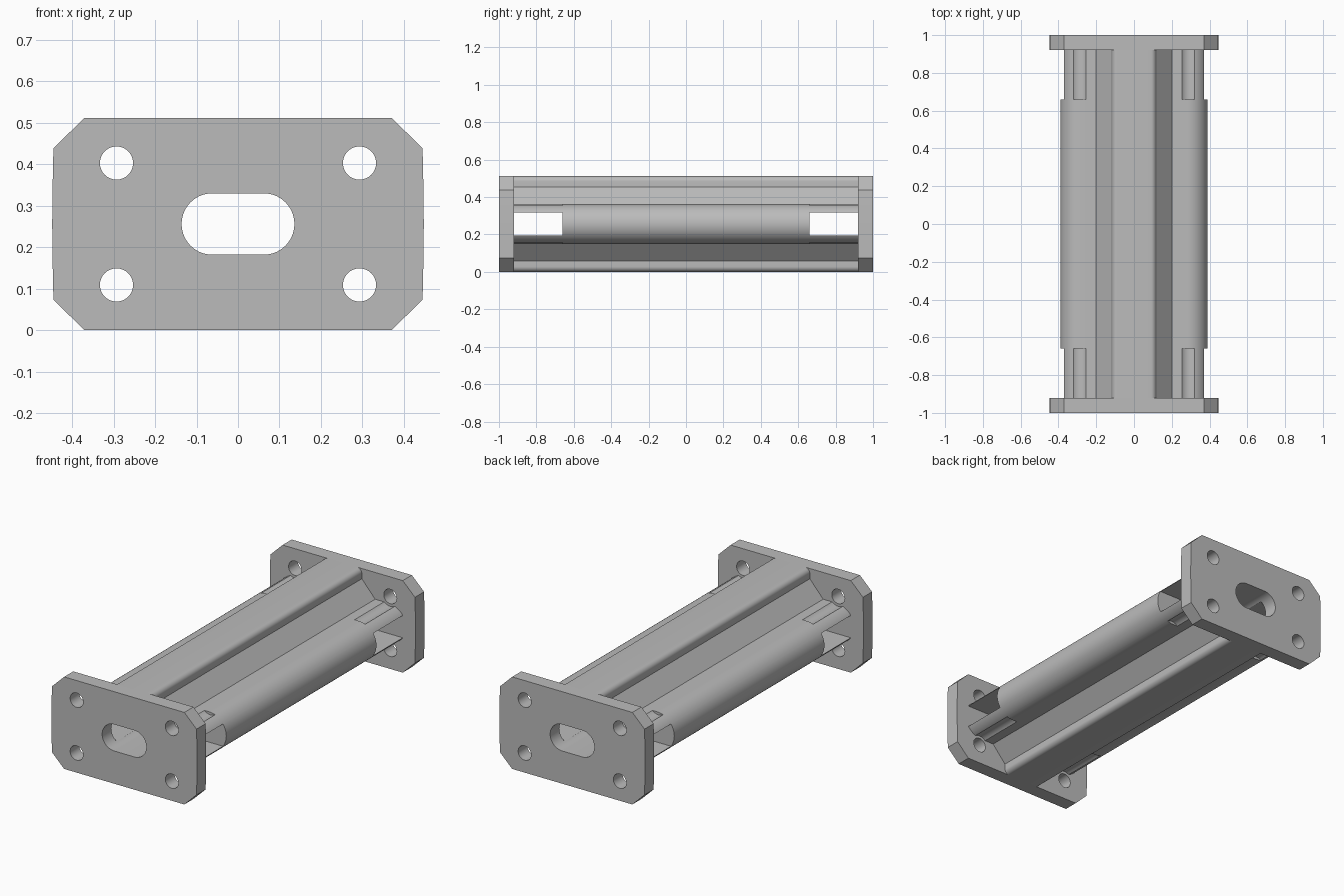
import bpy, bmesh
from math import sin, cos, pi, radians

cube = bpy.data.objects.get("Cube")
if cube:
    bpy.data.objects.remove(cube, do_unlink=True)

MID = 0.256          # height of the long axis
HOLE_X, HOLE_Z = 0.293, 0.147

grey = bpy.data.materials.new("plain grey")
grey.use_nodes = True
grey.diffuse_color = (0.5, 0.5, 0.5, 1)
grey.node_tree.nodes["Principled BSDF"].inputs["Base Color"].default_value = (0.5, 0.5, 0.5, 1)


def arc(cx, cz, r, start, end, n):
    """Points along an arc, angles in degrees."""
    steps = [radians(start + (end - start) * i / n) for i in range(n + 1)]
    return [(cx + r * cos(a), cz + r * sin(a)) for a in steps]


def mirror_profile(quarter):
    """Close a quarter outline, running from the side to the top, about both axes."""
    half = quarter + [(-x, z) for x, z in reversed(quarter)]
    full = half + [(-x, -z) for x, z in half]
    out = []
    for p in full:
        if not out or abs(p[0] - out[-1][0]) + abs(p[1] - out[-1][1]) > 1e-5:
            out.append(p)
    if abs(out[0][0] - out[-1][0]) + abs(out[0][1] - out[-1][1]) < 1e-5:
        out.pop()
    return out


def extrude(name, profile, y0, y1):
    """Extrude an x-z outline, centred on the long axis, along y."""
    bm = bmesh.new()
    face = bm.faces.new([bm.verts.new((x, y0, MID + z)) for x, z in profile])
    moved = bmesh.ops.extrude_face_region(bm, geom=[face])["geom"]
    bmesh.ops.translate(bm, vec=(0, y1 - y0, 0),
                        verts=[v for v in moved if isinstance(v, bmesh.types.BMVert)])
    bmesh.ops.recalc_face_normals(bm, faces=bm.faces)
    mesh = bpy.data.meshes.new(name)
    bm.to_mesh(mesh)
    bm.free()
    mesh.materials.append(grey)
    obj = bpy.data.objects.new(name, mesh)
    bpy.context.collection.objects.link(obj)
    return obj


def cut(obj, cutters):
    """Subtract the cutters one by one, then remove them."""
    bpy.context.view_layer.objects.active = obj
    for c in cutters:
        c.hide_render = True
        mod = obj.modifiers.new("cut", 'BOOLEAN')
        mod.operation, mod.solver, mod.object = 'DIFFERENCE', 'EXACT', c
        bpy.ops.object.modifier_apply(modifier=mod.name)
        bpy.data.objects.remove(c, do_unlink=True)


def smooth(obj):
    bpy.ops.object.select_all(action='DESELECT')
    obj.select_set(True)
    bpy.context.view_layer.objects.active = obj
    bpy.ops.object.shade_smooth_by_angle(angle=radians(25))


def rods(radius, y0, y1):
    """Four cylinders on the bolt axes."""
    return [extrude("rod_cutter", arc(sx * HOLE_X, sz * HOLE_Z, radius, 0, 352.5, 47), y0, y1)
            for sx in (-1, 1) for sz in (-1, 1)]


# Outlines: ridged body, channel and chamfered flange with slightly bowed sides
body_outline = mirror_profile(
    arc(0.283, 0, 0.107, 0, 90, 16) + [(0.2, 0.107), (0.118, 0.199)]
    + arc(0.09, 0.228, 0.028, 0, 90, 8))
slot_outline = mirror_profile(arc(0.062, 0, 0.074, 0, 90, 14))
flange_outline = mirror_profile(
    [(0.448, 0), (0.4475, 0.06), (0.4465, 0.12), (0.445, 0.183), (0.37, MID)])

# Body with its through channel, end windows and bolt-head clearances
body = extrude("ridged_body", body_outline, -0.92, 0.92)
body_cuts = [extrude("slot_cutter", slot_outline, -1.1, 1.1)]
for y0, y1 in ((-1.1, -0.66), (0.66, 1.1)):
    window = mirror_profile([(0.5, 0), (0.5, 0.062)])
    body_cuts.append(extrude("window_cutter", window, y0, y1))
    body_cuts += rods(0.055, y0, y1)
cut(body, body_cuts)
smooth(body)

# End flanges with the slot and four bolt holes
for name, y0, y1 in (("front_flange", -1, -0.92), ("back_flange", 0.92, 1)):
    flange = extrude(name, flange_outline, y0, y1)
    cut(flange, [extrude("slot_cutter", slot_outline, -1.1, 1.1)] + rods(0.04, -1.1, 1.1))
    smooth(flange)
